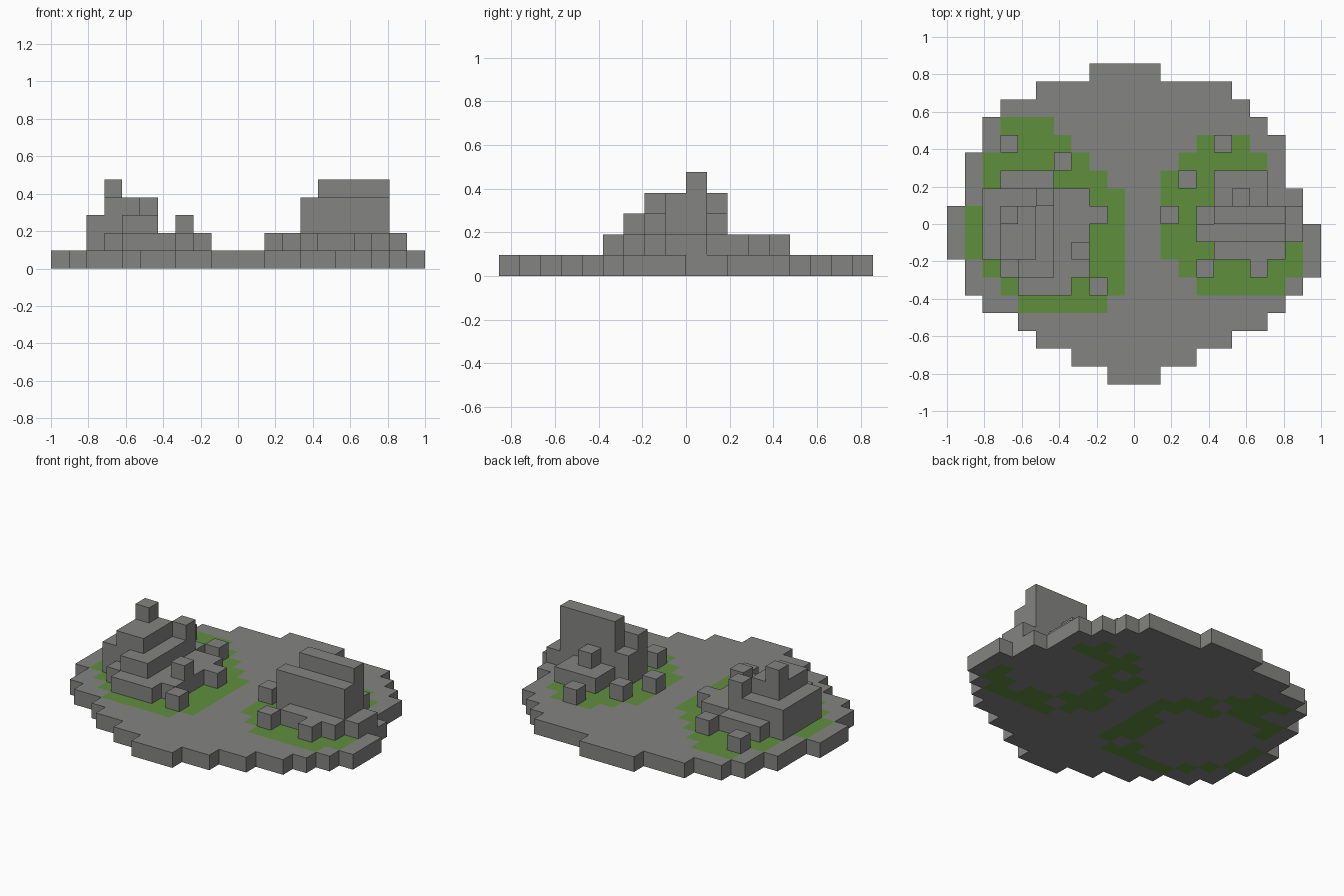
import bpy
import bmesh
from mathutils import Vector

cube = bpy.data.objects.get("Cube")
if cube:
    bpy.data.objects.remove(cube, do_unlink=True)

COLUMNS, ROWS = 21, 18
UNIT = 2 / COLUMNS
DIRECTIONS = [Vector(d) for d in
              ((1, 0, 0), (-1, 0, 0), (0, 1, 0), (0, -1, 0), (0, 0, 1), (0, 0, -1))]


def make_material(name, colour):
    mat = bpy.data.materials.new(name)
    mat.use_nodes = True
    mat.diffuse_color = (*colour, 1)
    mat.node_tree.nodes["Principled BSDF"].inputs["Base Color"].default_value = (*colour, 1)
    return mat


stone = make_material("stone grey", (0.23, 0.23, 0.225))
grass = make_material("grass green", (0.117, 0.275, 0.048))


def spans(first_row, ends):
    """Cells of consecutive rows, each row given as (start, stop) columns."""
    return {(i, first_row + n) for n, (a, b) in enumerate(ends) for i in range(a, b)}


def rect(x0, x1, y0, y1, height=2):
    """Columns of cells standing on the ground slab, up to the given level."""
    return {(i, j, k) for i in range(x0, x1) for j in range(y0, y1)
            for k in range(1, height)}


def build(name, voxels, is_grass=lambda cell: False):
    """Mesh the outer skin of a set of cells."""
    bm = bmesh.new()
    for cell in sorted(voxels):
        centre = Vector(cell) + Vector((0.5, 0.5, 0.5))
        for d in DIRECTIONS:
            neighbour = tuple(int(a + b) for a, b in zip(cell, d))
            resting = cell[2] == 1 and d.z < 0
            if neighbour in voxels or resting:
                continue
            u = d.yzx
            v = d.cross(u)
            corners = [centre + (d + u * a + v * b) / 2
                       for a, b in ((-1, -1), (1, -1), (1, 1), (-1, 1))]
            face = bm.faces.new([bm.verts.new(
                ((p.x - COLUMNS / 2) * UNIT, (p.y - ROWS / 2) * UNIT, p.z * UNIT))
                for p in corners])
            face.material_index = int(is_grass(cell))
    bmesh.ops.remove_doubles(bm, verts=bm.verts, dist=UNIT / 100)
    mesh = bpy.data.meshes.new(name)
    bm.to_mesh(mesh)
    bm.free()
    mesh.materials.append(stone)
    mesh.materials.append(grass)
    obj = bpy.data.objects.new(name, mesh)
    bpy.context.collection.objects.link(obj)


# Stepped ruin with a spire on the right-hand (-x) side
spire_ruin = (
    rect(4, 7, 5, 6) | rect(3, 8, 6, 7) | rect(2, 8, 7, 11) | rect(3, 6, 11, 12)
    | rect(8, 9, 9, 10)
    | rect(4, 6, 6, 7, 3) | rect(2, 6, 7, 11, 3) | rect(7, 8, 7, 8, 3)
    | rect(3, 5, 7, 10, 4) | rect(5, 6, 10, 11, 4)
    | rect(3, 4, 9, 10, 5))

# Tall wall with low footings on the left-hand (+x) side
wall_ruin = (
    rect(15, 19, 7, 8) | rect(14, 19, 8, 9, 4) | rect(15, 19, 9, 10, 5)
    | rect(14, 15, 9, 10, 3) | rect(19, 20, 8, 10)
    | rect(15, 18, 10, 12) | rect(16, 17, 10, 11, 3))

# Single loose blocks around the ruins
loose_blocks = set()
for x, y in ((3, 13), (6, 12), (8, 5), (12, 9), (13, 11), (15, 13), (14, 6), (17, 6)):
    loose_blocks |= rect(x, x + 1, y, y + 1)

# Round ground slab with two grass patches around the ruins
ground = spans(0, [(9, 12), (7, 14), (5, 16), (4, 18), (2, 19), (1, 20), (1, 21),
                   (0, 21), (0, 21), (0, 20), (1, 20), (1, 19), (1, 19), (2, 19),
                   (2, 18), (3, 17), (5, 16), (8, 12)])
lawn = spans(4, [(4, 9), (3, 10), (2, 10), (1, 10), (1, 10), (1, 10), (2, 10),
                 (2, 9), (2, 8), (3, 7), (3, 6)])
lawn |= spans(5, [(14, 19), (13, 20), (12, 20), (12, 15), (12, 15), (12, 15),
                  (12, 15), (13, 18), (14, 17)])
lawn -= {cell[:2] for cell in spire_ruin | wall_ruin | loose_blocks}

build("ground_slab", {(i, j, 0) for i, j in ground}, lambda cell: cell[:2] in lawn)
build("spire_ruin", spire_ruin)
build("wall_ruin", wall_ruin)
build("loose_blocks", loose_blocks)
